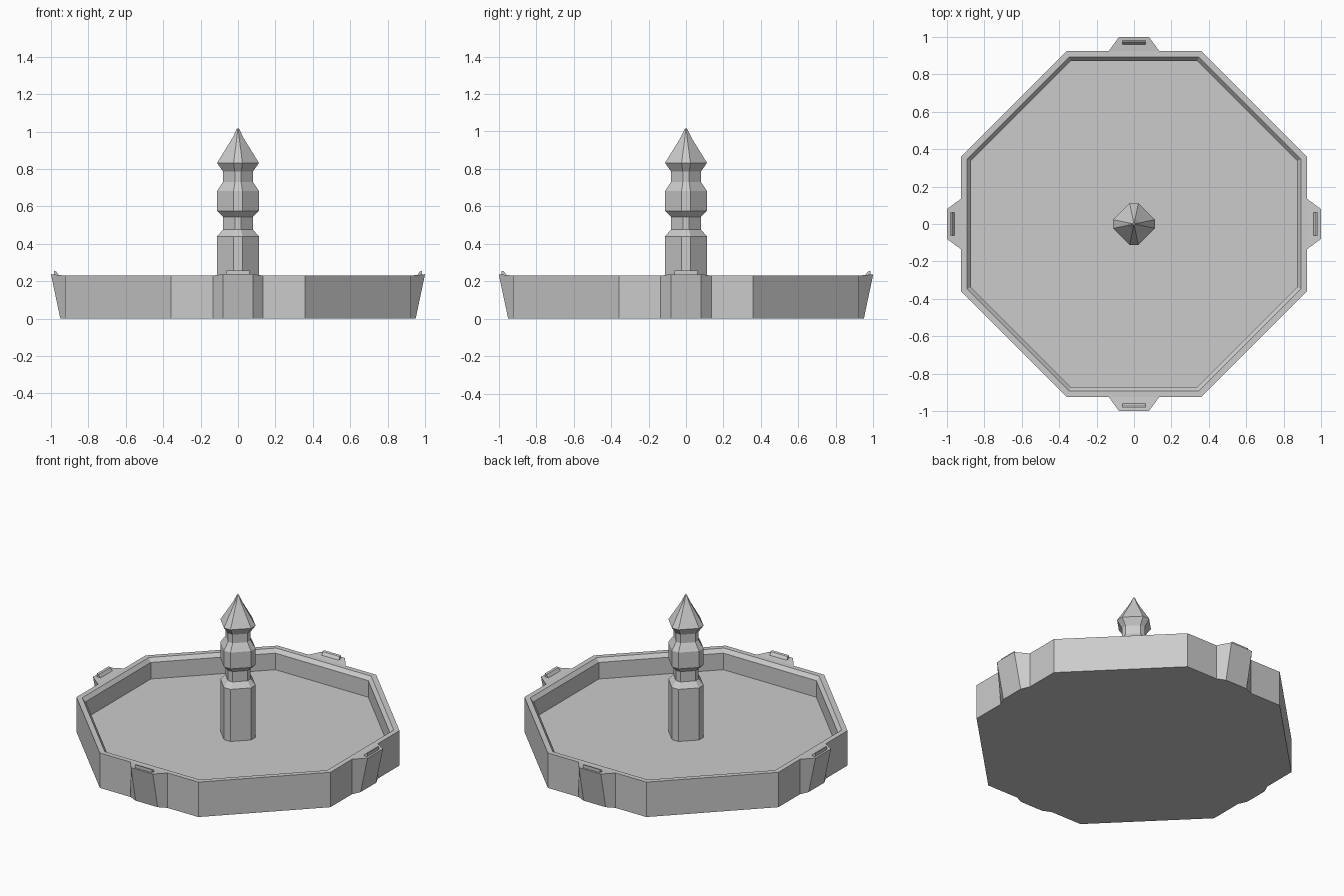
import bpy, bmesh
from math import pi
from mathutils import Matrix

if "Cube" in bpy.data.objects:
    bpy.data.objects.remove(bpy.data.objects["Cube"])


def loft(name, rings, turn=0.0):
    """Skin equal-length rings of points and cap both ends."""
    bm = bmesh.new()
    rows = [[bm.verts.new(p) for p in ring] for ring in rings]
    n = len(rows[0])
    for a, b in zip(rows, rows[1:]):
        for i in range(n):
            j = (i + 1) % n
            bm.faces.new((a[i], a[j], b[j], b[i]))
    bm.faces.new(rows[0][::-1])
    bm.faces.new(rows[-1])
    bmesh.ops.recalc_face_normals(bm, faces=bm.faces)
    bmesh.ops.rotate(bm, verts=bm.verts, matrix=Matrix.Rotation(turn, 3, 'Z'))
    mesh = bpy.data.meshes.new(name)
    bm.to_mesh(mesh)
    bm.free()
    obj = bpy.data.objects.new(name, mesh)
    bpy.context.collection.objects.link(obj)
    return obj


def octagon(r, z, flat):
    """Octagon of half-width r whose axis-facing sides are 2 * flat * r long."""
    c = flat * r
    return [(c, -r, z), (r, -c, z), (r, c, z), (c, r, z),
            (-c, r, z), (-r, c, z), (-r, -c, z), (-c, -r, z)]


# Basin: outer wall, rim, inner chamfer, inner wall, floor
FLOOR = 0.097
basin = [(0.925, 0), (0.925, 0.23), (0.892, 0.23), (0.872, 0.206), (0.872, FLOOR)]
loft("basin", [octagon(r, z, 0.388) for r, z in basin])

# Central turned pillar with pointed finial
pillar = [(0.112, FLOOR), (0.112, 0.44), (0.08, 0.475), (0.08, 0.543),
          (0.112, 0.575), (0.112, 0.682), (0.08, 0.73), (0.08, 0.786),
          (0.112, 0.832), (0.031, 0.963), (0.005, 1.016)]
loft("pillar", [octagon(r, z, 0.21) for r, z in pillar])

# Four flared brackets, each with a small wedge ridge on top
for i, side in enumerate(("front", "right", "back", "left")):
    turn = i * pi / 2
    loft(side + "_bracket", [
        [(-0.135, -0.925, z0), (-0.08, -y, z1), (0.08, -y, z1), (0.135, -0.925, z0)]
        for y, z0, z1 in ((0.95, 0, 0), (1.0, 0.23, 0.237))], turn)
    loft(side + "_ridge", [
        [(x, -0.985, 0.225), (x, -0.985, 0.256), (x, -0.972, 0.252), (x, -0.953, 0.225)]
        for x in (-0.062, 0.062)], turn)
